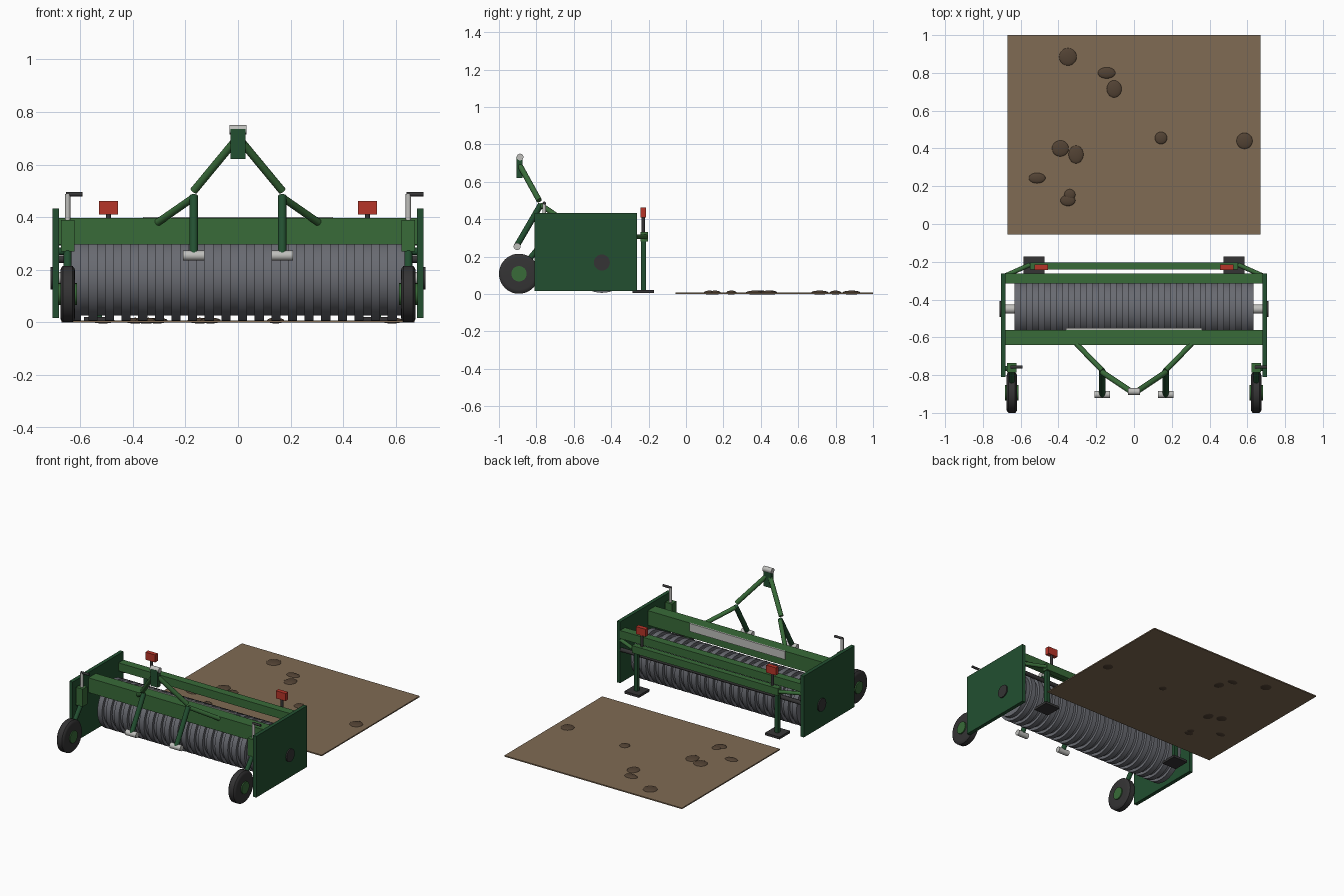
import bpy, math
from mathutils import Vector

if "Cube" in bpy.data.objects:
    bpy.data.objects.remove(bpy.data.objects["Cube"])


def material(name, r, g, b):
    m = bpy.data.materials.new(name)
    m.diffuse_color = (r, g, b, 1)
    m.use_nodes = True
    m.node_tree.nodes["Principled BSDF"].inputs["Base Color"].default_value = m.diffuse_color
    return m


GREEN = material("beam green", .040, .145, .040)
DARK = material("deep green", .016, .078, .030)
STEEL = material("roller steel", .14, .145, .165)
LIGHT = material("bright metal", .52, .52, .50)
BLACK = material("rubber black", .035, .034, .035)
RED = material("signal red", .47, .035, .022)
SOIL = material("soil brown", .215, .147, .088)
CLOD = material("clod brown", .085, .055, .034)


def finish(ob, name, mat, smooth=False):
    ob.name = name
    ob.data.materials.append(mat)
    if smooth:
        bpy.ops.object.shade_smooth_by_angle(angle=math.radians(40))
    return ob


def box(name, mat, x0, x1, y0, y1, z0, z1):
    bpy.ops.mesh.primitive_cube_add(size=1)
    ob = bpy.context.object
    mid = Vector(((x0 + x1) / 2, (y0 + y1) / 2, (z0 + z1) / 2))
    for v in ob.data.vertices:
        v.co = Vector((v.co.x * abs(x1 - x0), v.co.y * abs(y1 - y0), v.co.z * (z1 - z0))) + mid
    return finish(ob, name, mat)


def rod(name, mat, a, b, r, sides=20):
    a, b = Vector(a), Vector(b)
    d = b - a
    bpy.ops.mesh.primitive_cylinder_add(vertices=sides, radius=r, depth=d.length, location=(a + b) / 2)
    ob = bpy.context.object
    ob.rotation_euler = d.to_track_quat('Z', 'Y').to_euler()
    return finish(ob, name, mat, True)


def lathe_x(name, mat, centre, profile, sides=40):
    """Revolve (x, radius) points around a line parallel to x."""
    verts, faces = [], []
    for x, r in profile:
        for i in range(sides):
            t = 2 * math.pi * i / sides
            verts.append((x, r * math.cos(t), r * math.sin(t)))
    for k in range(len(profile) - 1):
        for i in range(sides):
            j = (i + 1) % sides
            faces.append((k * sides + i, k * sides + j, (k + 1) * sides + j, (k + 1) * sides + i))
    n = len(profile) - 1
    faces.append(tuple(reversed(range(sides))))
    faces.append(tuple(n * sides + i for i in range(sides)))
    # outward winding
    faces = [tuple(reversed(f)) for f in faces]
    faces[-2:] = [tuple(reversed(f)) for f in faces[-2:]]
    me = bpy.data.meshes.new(name)
    me.from_pydata(verts, [], faces)
    ob = bpy.data.objects.new(name, me)
    bpy.context.collection.objects.link(ob)
    bpy.ops.object.select_all(action='DESELECT')
    ob.select_set(True)
    bpy.context.view_layer.objects.active = ob
    ob.location = centre
    bpy.ops.object.mode_set(mode='EDIT')
    bpy.ops.mesh.select_all(action='SELECT')
    bpy.ops.mesh.normals_make_consistent(inside=False)
    bpy.ops.object.mode_set(mode='OBJECT')
    return finish(ob, name, mat, True)


# soil patch with flattened clods
box("soil_patch", SOIL, -.67, .67, -.055, 1, 0, .008)
clods = [(-.35, .885, .047, .047), (-.145, .80, .047, .03), (-.105, .715, .04, .046),
         (.143, .455, .033, .033), (.585, .44, .043, .043), (-.39, .40, .045, .043),
         (-.307, .368, .04, .048), (-.513, .243, .045, .028), (-.34, .155, .03, .03),
         (-.35, .125, .04, .03)]
for x, y, rx, ry in clods:
    bpy.ops.mesh.primitive_uv_sphere_add(segments=20, ring_count=10, location=(x, y, .007))
    bpy.context.object.scale = (rx, ry, .011)
    finish(bpy.context.object, "clod", CLOD, True)

# ringed roller
rings, half = 20, .632
pitch = 2 * half / rings
profile = []
for i in range(rings):
    x = -half + i * pitch
    profile += [(x, .162), (x + pitch * .55, .162), (x + pitch * .55, .142), (x + pitch, .142)]
lathe_x("roller", STEEL, (0, -.45, .168), profile, 48)
rod("roller_shaft", LIGHT, (-.685, -.45, .168), (.685, -.45, .168), .024)

# main frame
box("front_beam", GREEN, -.68, .68, -.64, -.56, .297, .397)
box("rear_beam", GREEN, -.68, .68, -.315, -.262, .32, .375)
box("beam_strip", LIGHT, -.36, .36, -.56, -.55, .345, .4)
rod("scraper_bar", BLACK, (-.68, -.275, .24), (.68, -.275, .24), .014)

# rear support rail
box("rear_rail", GREEN, -.55, .55, -.242, -.203, .28, .33)

# top link mast
box("mast_head", DARK, -.028, .028, -.905, -.873, .62, .735)
rod("mast_pin", LIGHT, (-.033, -.887, .732), (.033, -.887, .732), .018)

for s in (-1, 1):
    # side plates and bearing caps
    box("side_plate", DARK, s * .68, s * .705, -.81, -.262, .016, .433)
    rod("bearing_cap", BLACK, (s * .70, -.45, .168), (s * .713, -.45, .168), .043, 28)

    # three-point hitch
    rod("mast_arm", GREEN, (s * .168, -.785, .50), (s * .015, -.887, .685), .015)
    rod("lower_arm", DARK, (s * .168, -.775, .48), (s * .168, -.905, .257), .016)
    rod("lower_pin", LIGHT, (s * .127, -.903, .254), (s * .208, -.903, .254), .019)
    rod("hitch_brace", GREEN, (s * .305, -.635, .38), (s * .168, -.775, .475), .014)

    # depth wheel: tyre, hub, strut and crank
    lathe_x("tyre", BLACK, (s * .647, -.893, .108),
            [(-.028, .085), (-.026, .098), (-.018, .107), (.018, .107), (.026, .098), (.028, .085)])
    rod("wheel_hub", GREEN, (s * .612, -.893, .108), (s * .683, -.893, .108), .041, 28)
    rod("wheel_strut", DARK, (s * .647, -.765, .275), (s * .647, -.875, .14), .015)
    rod("strut_link", DARK, (s * .647, -.765, .27), (s * .69, -.765, .27), .014)
    box("crank_post", GREEN, s * .622, s * .672, -.785, -.735, .27, .39)
    rod("crank_shaft", LIGHT, (s * .647, -.758, .38), (s * .647, -.758, .488), .010)
    rod("crank_handle", BLACK, (s * .647 - .006, -.758, .487), (s * .647 + .057, -.758, .487), .008)

    # parking stands and rail ends
    rod("rail_end", GREEN, (s * .55, -.215, .305), (s * .685, -.275, .305), .012)
    box("stand_leg", DARK, s * .517, s * .543, -.24, -.214, .015, .31)
    box("stand_foot", BLACK, s * .475, s * .585, -.285, -.172, .005, .021)

    # warning lamps
    rod("lamp_post", BLACK, (s * .492, -.228, .32), (s * .492, -.228, .415), .009)
    box("warning_lamp", RED, s * .455, s * .528, -.243, -.214, .41, .461)
